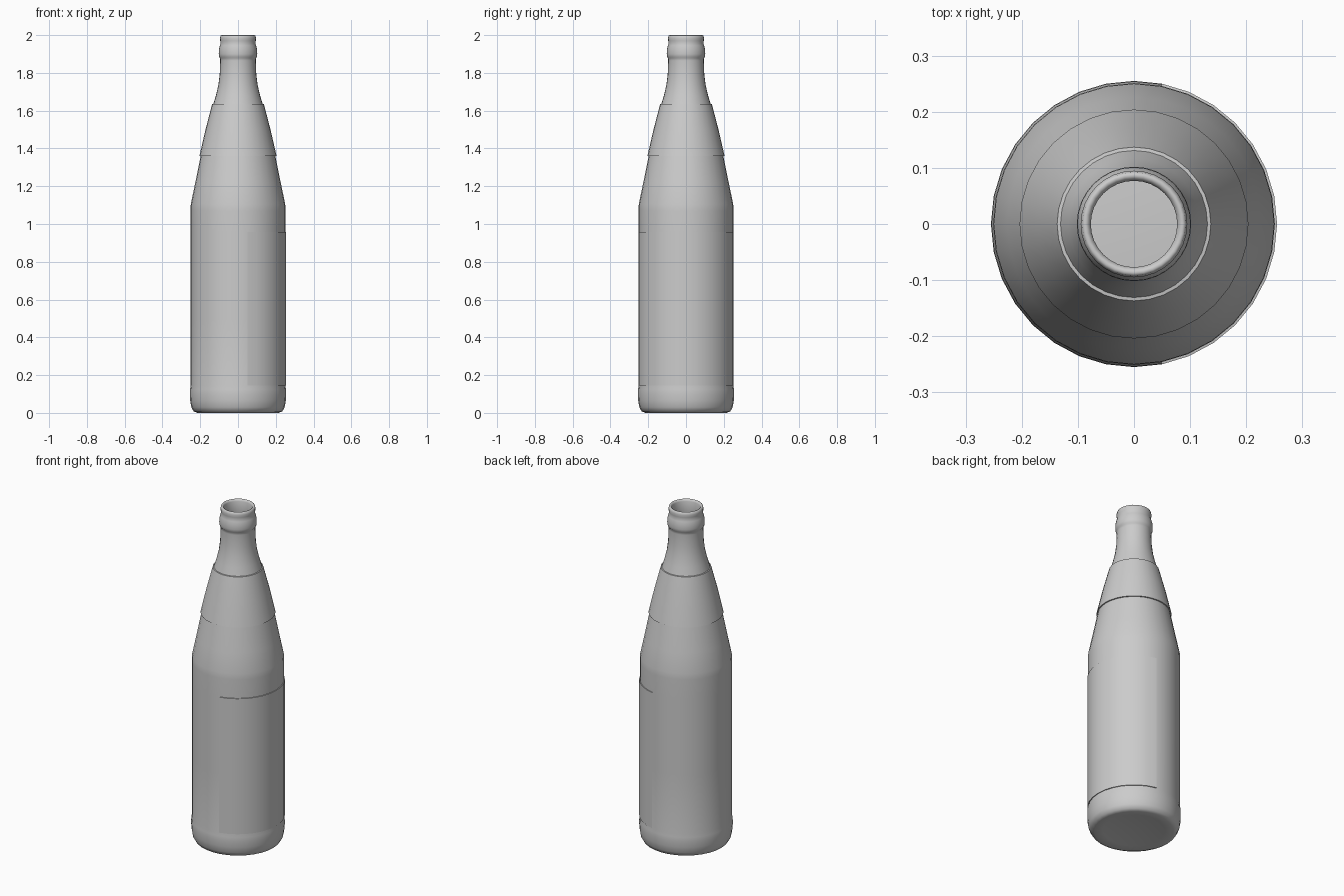
import bpy, bmesh, math

if "Cube" in bpy.data.objects:
    bpy.data.objects.remove(bpy.data.objects["Cube"])

SIDES = 32


def lathe(name, profile, first=0, last=SIDES, sharp=40):
    """Revolve (radius, z) points around z between two side indices."""
    bm = bmesh.new()
    full = last - first == SIDES
    count = SIDES if full else last - first + 1
    rings = []
    for r, z in profile:
        if r == 0:
            rings.append([bm.verts.new((0, 0, z))] * count)
            continue
        ring = []
        for i in range(count):
            a = 2 * math.pi * (first + i) / SIDES
            ring.append(bm.verts.new((r * math.cos(a), r * math.sin(a), z)))
        rings.append(ring)
    for low, high in zip(rings, rings[1:]):
        for i in range(count if full else count - 1):
            j = (i + 1) % count
            corners = list(dict.fromkeys((low[i], low[j], high[j], high[i])))
            bm.faces.new(corners)
    mesh = bpy.data.meshes.new(name)
    bm.to_mesh(mesh)
    bm.free()
    obj = bpy.data.objects.new(name, mesh)
    bpy.context.collection.objects.link(obj)
    bpy.ops.object.select_all(action='DESELECT')
    obj.select_set(True)
    bpy.context.view_layer.objects.active = obj
    bpy.ops.object.shade_smooth_by_angle(angle=math.radians(sharp))
    return obj


# Glass: base, heel, body, shoulder, neck, collar, lip and inner throat
lathe("bottle", [
    (0, 0.02), (0.17, 0.006), (0.215, 0.0), (0.235, 0.008), (0.247, 0.03),
    (0.253, 0.065), (0.255, 0.10), (0.254, 0.125), (0.251, 0.145),
    (0.251, 0.50), (0.251, 0.95), (0.251, 1.07), (0.250, 1.105),
    (0.226, 1.22), (0.198, 1.36), (0.167, 1.50), (0.132, 1.63),
    (0.117, 1.68), (0.104, 1.735), (0.097, 1.79), (0.094, 1.865),
    (0.095, 1.878), (0.100, 1.884), (0.102, 1.90), (0.101, 1.925),
    (0.096, 1.945), (0.092, 1.957), (0.094, 1.97), (0.095, 1.985),
    (0.092, 1.997), (0.087, 2.0), (0.081, 1.997), (0.077, 1.988),
    (0.077, 1.93), (0.085, 1.86)], sharp=60)

# Paper band around the neck
lathe("neck_label", [
    (0.198, 1.36), (0.204, 1.361), (0.172, 1.50), (0.137, 1.634), (0.131, 1.635)])

# Body label covering the +x side
lathe("body_label", [
    (0.250, 0.144), (0.255, 0.145), (0.255, 0.958), (0.250, 0.959)], -7, 7)
